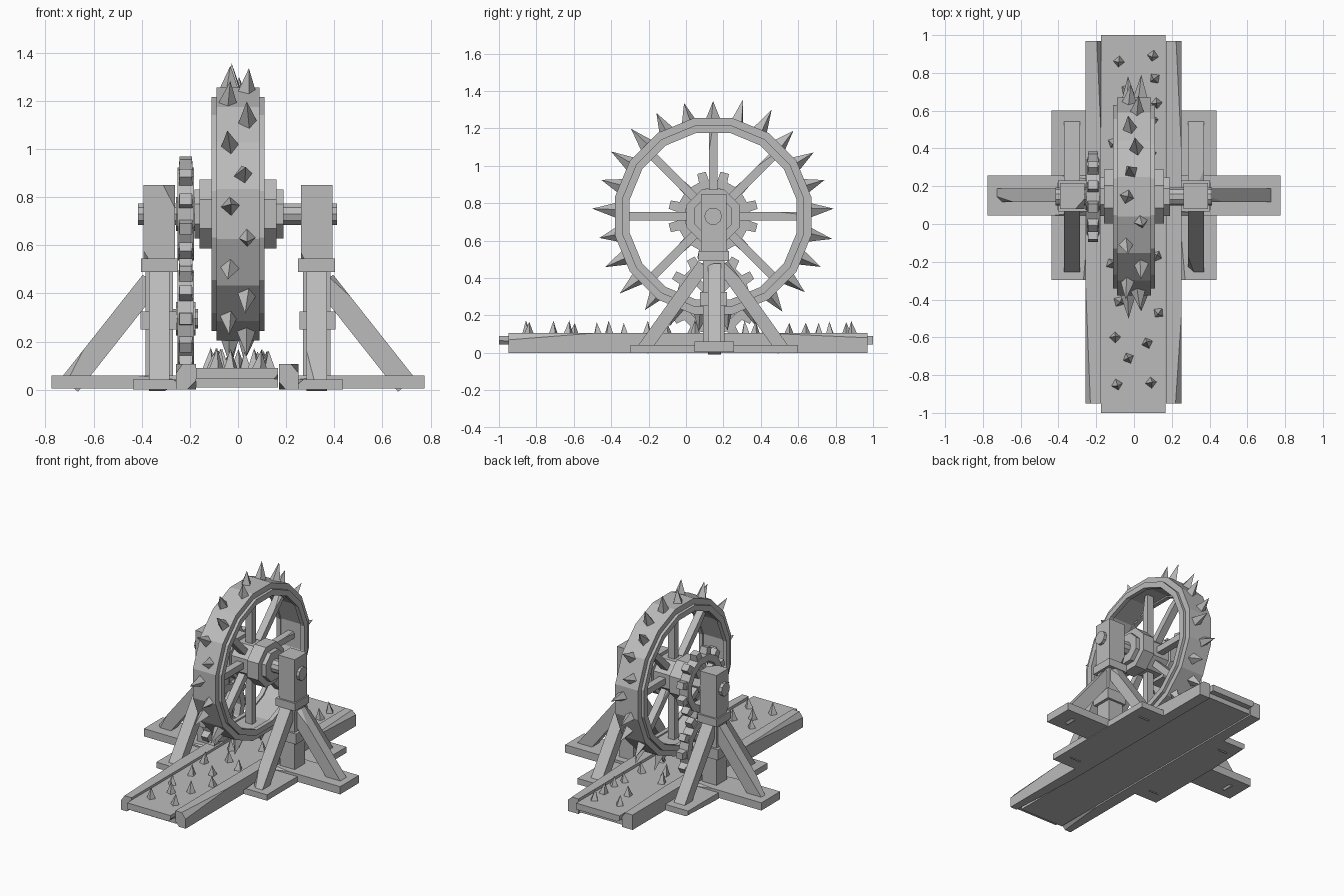
import bpy, bmesh, math, random
from mathutils import Vector, Matrix

random.seed(4)
if "Cube" in bpy.data.objects:
    bpy.data.objects.remove(bpy.data.objects["Cube"])

stone = bpy.data.materials.new("weathered grey")
stone.use_nodes = True
stone.diffuse_color = (0.5, 0.5, 0.5, 1)
stone.node_tree.nodes["Principled BSDF"].inputs["Base Color"].default_value = (0.5, 0.5, 0.5, 1)

CY, CZ = 0.145, 0.73          # wheel axis
HUB = Vector((0, CY, CZ))


def finish(bm, name):
    bmesh.ops.recalc_face_normals(bm, faces=bm.faces)
    mesh = bpy.data.meshes.new(name)
    bm.to_mesh(mesh)
    bm.free()
    mesh.materials.append(stone)
    ob = bpy.data.objects.new(name, mesh)
    bpy.context.collection.objects.link(ob)
    return ob


def chip(bm, size):
    """Slice a random long sliver off one corner of a box."""
    sign = [random.choice((-1, 1)) for _ in range(3)]
    short = min(size)
    cut = [min(s * 0.45, short * random.uniform(0.25, 0.5)) for s in size]
    longest = size.index(max(size))
    cut[longest] = size[longest] * random.uniform(0.15, 0.35)
    normal = Vector([s / c for s, c in zip(sign, cut)])
    corner = Vector([s * d / 2 for s, d in zip(sign, size)])
    corner.x -= sign[0] * cut[0]
    geom = bm.verts[:] + bm.edges[:] + bm.faces[:]
    bmesh.ops.bisect_plane(bm, geom=geom, plane_co=corner, plane_no=normal, clear_outer=True)
    bmesh.ops.holes_fill(bm, edges=[e for e in bm.edges if e.is_boundary])


def box_mesh(size, chips=0):
    bm = bmesh.new()
    bmesh.ops.create_cube(bm, size=1, matrix=Matrix.Diagonal((*size, 1)))
    for _ in range(chips):
        chip(bm, size)
    return bm


def block(name, x, y, z, chips=0):
    """Box given by its (min, max) range on each axis."""
    ranges = (x, y, z)
    bm = box_mesh([b - a for a, b in ranges], chips)
    bmesh.ops.translate(bm, verts=bm.verts, vec=[(a + b) / 2 for a, b in ranges])
    return finish(bm, name)


def beam(name, start, end, width, depth, chips=0):
    a, b = Vector(start), Vector(end)
    bm = box_mesh((width, depth, (b - a).length), chips)
    turn = (b - a).to_track_quat("Z", "Y").to_matrix().to_4x4()
    bm.transform(Matrix.Translation((a + b) / 2) @ turn)
    return finish(bm, name)


def radial(angle, r, x=0, centre=HUB):
    return centre + Vector((x, r * math.cos(angle), r * math.sin(angle)))


def lathe(name, profile, sides, centre=HUB, closed=False, turn=0.0):
    """Sweep (x, radius) points about the x axis."""
    bm = bmesh.new()
    rings = [[bm.verts.new(radial(turn + math.tau * i / sides, r, x, centre)) for x, r in profile]
             for i in range(sides)]
    n = len(profile)
    for i in range(sides):
        a, b = rings[i], rings[(i + 1) % sides]
        for j in range(n if closed else n - 1):
            k = (j + 1) % n
            bm.faces.new((a[j], a[k], b[k], b[j]))
    if not closed:
        bm.faces.new([r[0] for r in rings])
        bm.faces.new([r[-1] for r in rings])
    return finish(bm, name)


def add_spike(bm, base, direction, radius, height):
    turn = direction.to_track_quat("Z", "Y").to_matrix().to_4x4()
    spin = Matrix.Rotation(random.uniform(-0.3, 0.3), 4, "Z")
    place = Matrix.Translation(base + direction * height / 2) @ turn @ spin
    bmesh.ops.create_cone(bm, cap_ends=True, segments=4, radius1=radius, radius2=0,
                          depth=height, matrix=place)


# Track bed, side rails and ground plates
block("track_bed", (-0.175, 0.167), (-1, 1), (0.045, 0.09), 2)
block("track_underside", (-0.175, 0.167), (-0.94, 0.96), (0.01, 0.045))
for side, x in (("right", (-0.257, -0.175)), ("left", (0.17, 0.252))):
    block(side + "_rail", x, (-0.95, 0.97), (0, 0.107), 3)

# Spikes standing on the track
bm = bmesh.new()
for x, y in ((-0.09, -0.85), (0.09, -0.84), (-0.03, -0.71), (0.07, -0.63), (-0.1, -0.6),
             (0.13, -0.47), (-0.08, -0.41), (0.03, -0.33), (-0.12, -0.21), (0.12, -0.17),
             (0, -0.1), (-0.09, 0.05), (0.08, 0.16), (-0.06, 0.32), (0.09, 0.37), (-0.11, 0.43),
             (0.1, 0.55), (0.12, 0.64), (-0.04, 0.71), (0.11, 0.77), (-0.08, 0.86), (0.1, 0.89)):
    lean = Vector((random.uniform(-0.1, 0.1), random.uniform(-0.1, 0.1), 1)).normalized()
    add_spike(bm, Vector((x, y, 0.085)), lean, 0.032, random.uniform(0.07, 0.095))
finish(bm, "track_spikes")

# Wheel rim, side hoops, spokes and hub
lathe("wheel_rim", [(-0.09, 0.535), (0.09, 0.535), (0.09, 0.465), (-0.09, 0.465)], 16,
      closed=True, turn=math.pi / 16)
for side, s in (("right", -1), ("left", 1)):
    lathe(side + "_hoop", [(s * 0.08, 0.495), (s * 0.11, 0.495), (s * 0.11, 0.455), (s * 0.08, 0.455)],
          16, closed=True, turn=math.pi / 16)
for i in range(8):
    a = math.tau * i / 8
    beam("spoke", radial(a, 0.1), radial(a, 0.475), 0.05, 0.045, 1)
lathe("hub", [(-0.18, 0.11), (-0.16, 0.11), (-0.16, 0.155), (-0.07, 0.155), (-0.07, 0.13),
              (0.07, 0.13), (0.07, 0.155), (0.16, 0.155), (0.16, 0.11), (0.19, 0.11)],
      8, turn=math.pi / 8)
lathe("axle", [(-0.415, 0.047), (0.412, 0.047)], 10)

# Spikes zigzagging around the rim
bm = bmesh.new()
for i in range(25):
    a = math.pi / 2 + math.tau * i / 25
    x = (0.025 if i % 2 else -0.03) + random.uniform(-0.015, 0.015)
    out = Vector((random.uniform(-0.1, 0.1), math.cos(a), math.sin(a))).normalized()
    add_spike(bm, radial(a, 0.515, x), out, 0.042, random.uniform(0.1, 0.135))
finish(bm, "wheel_spikes")


# Pair of meshing cogs
def cog(name, centre, turn):
    lathe(name + "_ring", [(-0.035, 0.2), (0.035, 0.2), (0.035, 0.15), (-0.035, 0.15)], 12,
          centre, closed=True, turn=turn)
    for i in range(12):
        a = turn + math.tau * i / 12
        tooth = beam(name + "_tooth", radial(a, 0.18, 0, centre), radial(a, 0.245, 0, centre), 0.06, 0.055)
        mid = radial(a, 0.2125, 0, centre)
        for v in tooth.data.vertices:       # taper the tooth tip
            if (v.co - centre).length > 0.22:
                v.co = mid + (v.co - mid) * 0.85
    for i in range(4):
        a = turn + math.pi / 4 + math.tau * i / 4
        beam(name + "_arm", centre, radial(a, 0.17, 0, centre), 0.04, 0.04)
    lathe(name + "_boss", [(-0.04, 0.07), (0.04, 0.07)], 8, centre)


low = Vector((-0.217, CY, 0.295))
cog("upper_cog", Vector((-0.217, CY, CZ)), math.pi / 12)
cog("lower_cog", low, 0)
lathe("lower_cog_axle", [(-0.12, 0.04), (0.05, 0.04)], 8, low)

# Support towers, one on each side
for side, s in (("right", -1), ("left", 1)):
    def span(a, b):
        return tuple(sorted((s * a, s * b)))
    block(side + "_long_plate", span(0.25, 0.437), (-0.297, 0.6), (0, 0.042), 2)
    block(side + "_cross_plate", span(0.25, 0.775), (0.045, 0.257), (0.005, 0.06), 2)
    block(side + "_lower_post", span(0.27, 0.385), (0.09, 0.205), (0.03, 0.5))
    block(side + "_upper_post", span(0.262, 0.392), (0.08, 0.217), (0.5, 0.85), 2)
    block(side + "_upper_band", span(0.25, 0.402), (0.067, 0.229), (0.49, 0.545))
    block(side + "_lower_band", span(0.255, 0.405), (0.075, 0.22), (0.25, 0.325))
    x = s * 0.328
    for end, d in (("front", -1), ("back", 1)):
        beam(side + "_" + end + "_brace", (x, CY + d * 0.375, 0.015), (x, CY + d * 0.05, 0.47),
             0.085, 0.07, 1)
    beam(side + "_outer_brace", (s * 0.7, 0.152, 0.02), (s * 0.36, 0.152, 0.45), 0.07, 0.09, 1)
